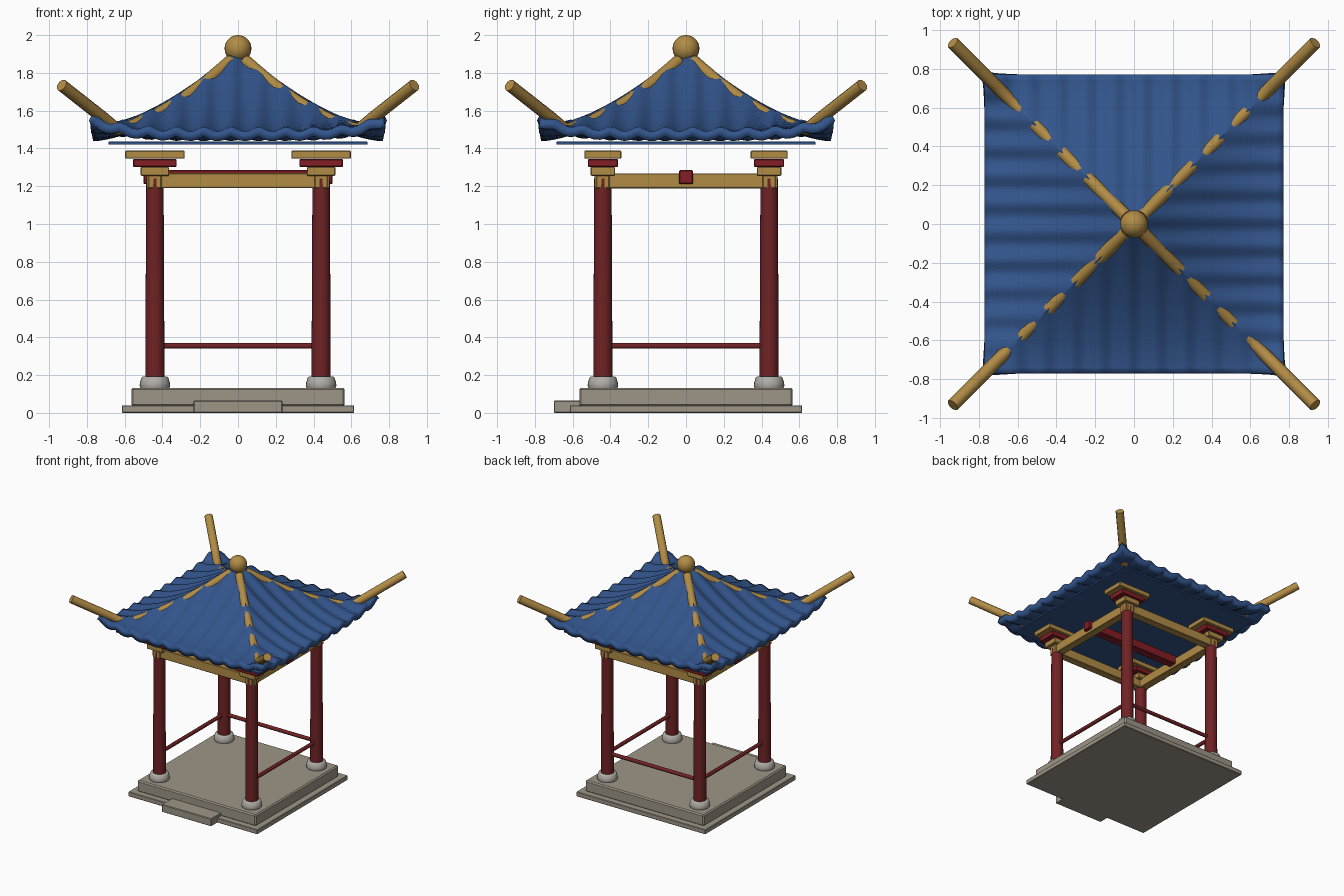
import bpy, bmesh, math
from mathutils import Matrix, Vector

if "Cube" in bpy.data.objects:
    bpy.data.objects.remove(bpy.data.objects["Cube"])


def material(name, rgb):
    m = bpy.data.materials.new(name)
    m.diffuse_color = (*rgb, 1)
    m.use_nodes = True
    m.node_tree.nodes["Principled BSDF"].inputs["Base Color"].default_value = m.diffuse_color
    return m


BLUE = material("roof blue", (0.032, 0.09, 0.26))
GOLD = material("gold timber", (0.44, 0.26, 0.06))
DARK_RED = material("column red", (0.16, 0.016, 0.018))
RED = material("bracket red", (0.23, 0.013, 0.018))
STONE = material("stone", (0.34, 0.30, 0.245))
PALE = material("pale stone", (0.43, 0.41, 0.38))


def add_object(name, bm, mat, smooth=False):
    bmesh.ops.recalc_face_normals(bm, faces=bm.faces)
    me = bpy.data.meshes.new(name)
    bm.to_mesh(me)
    bm.free()
    ob = bpy.data.objects.new(name, me)
    bpy.context.collection.objects.link(ob)
    me.materials.append(mat)
    if smooth:
        smooth_edges(ob)
    return ob


def smooth_edges(ob):
    bpy.ops.object.select_all(action='DESELECT')
    ob.select_set(True)
    bpy.context.view_layer.objects.active = ob
    bpy.ops.object.shade_smooth_by_angle(angle=math.radians(40))


def box(name, lo, hi, mat, bevel=0.004):
    bm = bmesh.new()
    bmesh.ops.create_cube(bm, size=1)
    for v in bm.verts:
        v.co = Vector([(l + h) / 2 + c * (h - l) for l, h, c in zip(lo, hi, v.co)])
    ob = add_object(name, bm, mat)
    mod = ob.modifiers.new("soft edges", 'BEVEL')
    mod.width, mod.segments = bevel, 1
    return ob


def lathe(name, profile, x, y, mat, sides=24):
    bm = bmesh.new()
    rings = [[bm.verts.new((x + r * math.cos(a), y + r * math.sin(a), z))
              for a in (2 * math.pi * i / sides for i in range(sides))]
             for r, z in profile]
    for a, b in zip(rings, rings[1:]):
        for i in range(sides):
            j = (i + 1) % sides
            bm.faces.new((a[i], a[j], b[j], b[i]))
    bm.faces.new(rings[0][::-1])
    bm.faces.new(rings[-1])
    return add_object(name, bm, mat, True)


def rod(name, points, radius, mat):
    cu = bpy.data.curves.new(name, 'CURVE')
    cu.dimensions = '3D'
    cu.bevel_depth, cu.bevel_resolution, cu.use_fill_caps = radius, 3, True
    sp = cu.splines.new('POLY')
    sp.points.add(len(points) - 1)
    for p, co in zip(sp.points, points):
        p.co = (*co, 1)
    ob = bpy.data.objects.new(name, cu)
    bpy.context.collection.objects.link(ob)
    cu.materials.append(mat)
    bpy.ops.object.select_all(action='DESELECT')
    ob.select_set(True)
    bpy.context.view_layer.objects.active = ob
    bpy.ops.object.convert(target='MESH')
    smooth_edges(bpy.context.view_layer.objects.active)


# Stone platform and front step
box("lower_slab", (-0.615, -0.615, 0), (0.615, 0.615, 0.04), STONE)
box("upper_slab", (-0.565, -0.565, 0.035), (0.565, 0.565, 0.133), STONE, 0.01)
box("front_step", (-0.235, -0.70, 0), (0.235, -0.56, 0.065), STONE)

# Columns with stone feet and stacked brackets
C = 0.44
LAYERS = [("lower", 0.075, 0.065, 1.255, 1.302, GOLD),
          ("middle", 0.115, 0.08, 1.302, 1.344, RED),
          ("upper", 0.158, 0.098, 1.346, 1.388, GOLD)]
for x in (-C, C):
    for y in (-C, C):
        lathe("column_foot", [(0.076, 0.13), (0.081, 0.145), (0.079, 0.16),
                              (0.071, 0.187), (0.064, 0.192)], x, y, PALE)
        lathe("column", [(0.051, 0.18), (0.046, 1.24)], x, y, DARK_RED)
        for label, hx, hy, z0, z1, mat in LAYERS:
            box(label + "_bracket", (x - hx, y - hy, z0), (x + hx, y + hy, z1), mat)

# Top beams, central cross beam and low rails (front side left open)
for s in (-C, C):
    box("long_beam", (-0.485, s - 0.034, 1.19), (0.485, s + 0.034, 1.27), GOLD)
    box("side_beam", (s - 0.034, -0.485, 1.188), (s + 0.034, 0.485, 1.268), GOLD)
    rod("side_rail", [(s, -C, 0.355), (s, C, 0.355)], 0.016, DARK_RED)
rod("back_rail", [(-C, C, 0.355), (C, C, 0.355)], 0.016, DARK_RED)
box("cross_beam", (-0.5, -0.036, 1.212), (0.5, 0.036, 1.285), RED)

# Ceiling panel
box("ceiling", (-0.685, -0.685, 1.42), (0.685, 0.685, 1.436), BLUE, 0.002)

# Concave rippled roof with lifted corners
H = 0.77


def roof_height(d, u):
    lift = 0.075 * (d * abs(u) / H ** 2) ** 5
    return 1.5 + 0.42 * max(0, 1 - d / H) ** 1.6 + lift


bm = bmesh.new()
ROWS, COLS = 24, 80
for side in range(4):
    turn = Matrix.Rotation(side * math.pi / 2, 3, 'Z')
    sign = -1 if side % 2 == 0 else 1
    grid = []
    for r in range(ROWS + 1):
        d = H * (0.02 + 0.98 * r / ROWS)
        row = []
        for c in range(COLS + 1):
            u = d * (2 * c / COLS - 1)
            ripple = sign * 0.012 * math.sin(2 * math.pi * u / 0.145)
            row.append(bm.verts.new(turn @ Vector((u, -d, roof_height(d, u) + ripple))))
        grid.append(row)
    for a, b in zip(grid, grid[1:]):
        for c in range(COLS):
            bm.faces.new((a[c], b[c], b[c + 1], a[c + 1]))
bmesh.ops.remove_doubles(bm, verts=bm.verts, dist=0.0002)
bm.normal_update()
roof = add_object("roof", bm, BLUE)
if sum(p.normal.z for p in roof.data.polygons) < 0:
    roof.data.flip_normals()
smooth_edges(roof)
mod = roof.modifiers.new("thickness", 'SOLIDIFY')
mod.thickness, mod.offset = 0.05, -1

# Hip ridges ending in raised horns
for sx in (-1, 1):
    for sy in (-1, 1):
        path = []
        for i in range(13):
            d = 0.04 + 0.05 * i
            sink = 0.02 + 0.014 * min(1, d / 0.3)
            path.append((sx * d, sy * d, roof_height(d, d) - sink))
        path += [(sx * 0.715, sy * 0.715, 1.563), (sx * 0.934, sy * 0.934, 1.735)]
        rod("hip_ridge", path, 0.033, GOLD)

# Ball finial
bm = bmesh.new()
bmesh.ops.create_uvsphere(bm, u_segments=24, v_segments=16, radius=0.071,
                          matrix=Matrix.Translation((0, 0, 1.929)))
add_object("finial", bm, GOLD, True)
